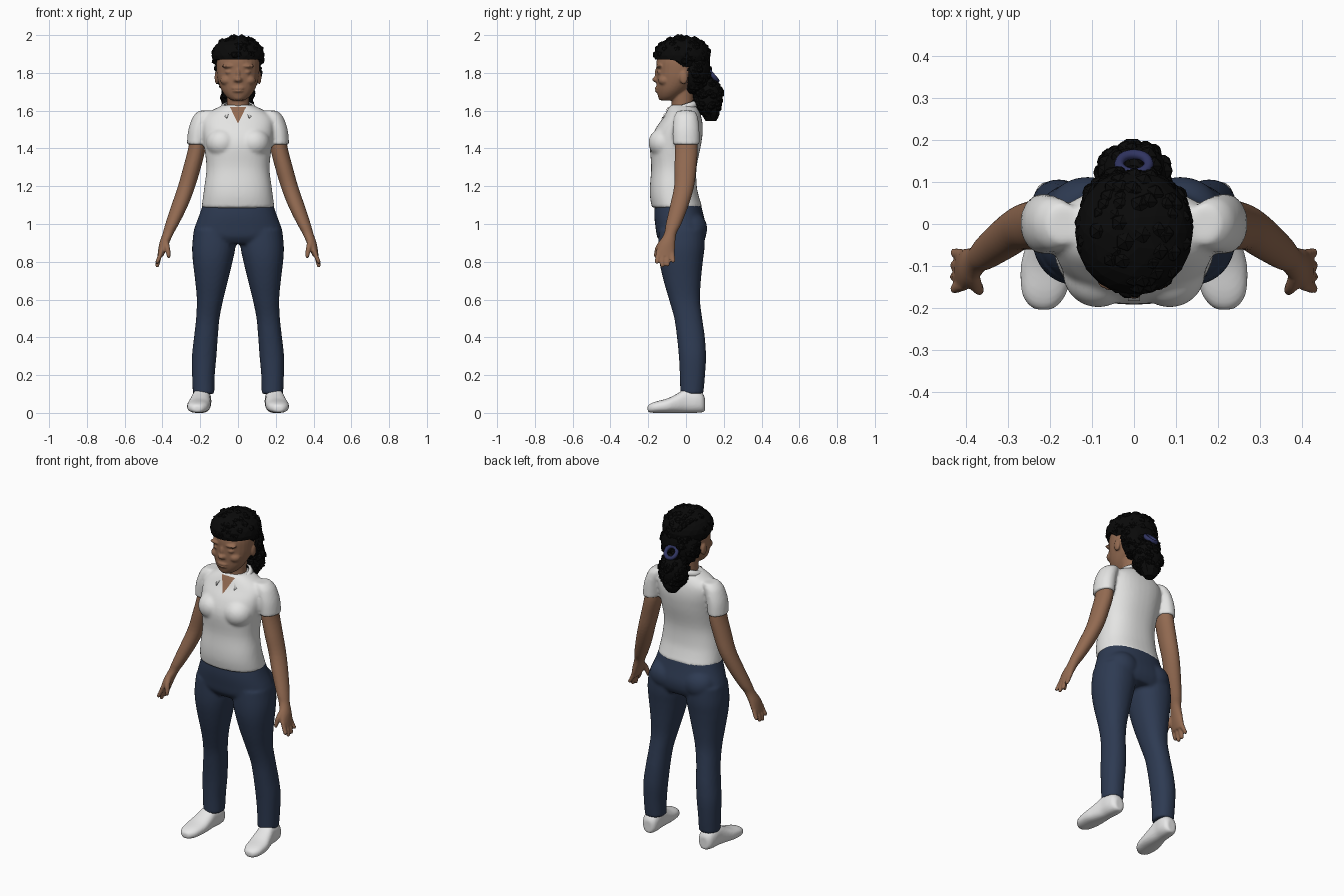
import bpy, bmesh, math, random
from mathutils import Vector, Matrix

random.seed(4)
if "Cube" in bpy.data.objects:
    bpy.data.objects.remove(bpy.data.objects["Cube"], do_unlink=True)


def material(name, color):
    mat = bpy.data.materials.new(name)
    mat.use_nodes = True
    mat.diffuse_color = (*color, 1)
    shader = mat.node_tree.nodes["Principled BSDF"]
    shader.inputs["Base Color"].default_value = (*color, 1)
    shader.inputs["Roughness"].default_value = 0.8
    return mat


SKIN = material("brown skin", (0.29, 0.145, 0.083))
SHIRT = material("white cotton", (0.78, 0.78, 0.77))
DENIM = material("navy trousers", (0.027, 0.043, 0.085))
HAIR = material("black hair", (0.003, 0.003, 0.003))
SHOE = material("white shoe", (0.82, 0.82, 0.82))
BAND = material("blue hair tie", (0.03, 0.035, 0.12))


def spline(p0, p1, p2, p3, t):
    """Catmull-Rom interpolation of one ring description."""
    return [0.5 * (2 * b + (c - a) * t + (2 * a - 5 * b + 4 * c - d) * t * t
                   + (3 * b - a - 3 * c + d) * t ** 3)
            for a, b, c, d in zip(p0, p1, p2, p3)]


def loft(bm, rings, side=1, axis="z", power=2.0, segments=28, steps=4):
    """Closed tube; each ring is (height, centre a, centre b, radius a, radius b)."""
    dense = []
    padded = [rings[0], *rings, rings[-1]]
    for i in range(len(rings) - 1):
        dense += [spline(*padded[i:i + 4], s / steps) for s in range(steps)]
    dense.append(rings[-1])
    loops = []
    for h, a, b, ra, rb in dense:
        loop = []
        for k in range(segments):
            ang = math.tau * k / segments
            c, s = math.cos(ang), math.sin(ang)
            u = a + ra * math.copysign(abs(c) ** (2 / power), c)
            v = b + rb * math.copysign(abs(s) ** (2 / power), s)
            co = (u * side, v, h) if axis == "z" else (u * side, h, max(v, 0))
            loop.append(bm.verts.new(co))
        loops.append(loop)
    for low, high in zip(loops, loops[1:]):
        for k in range(segments):
            n = (k + 1) % segments
            bm.faces.new((low[k], low[n], high[n], high[k]))
    bm.faces.new(loops[0])
    bm.faces.new(loops[-1])


def ball(bm, center, radii, side=1, detail=3):
    place = Matrix.Translation((center[0] * side, center[1], center[2]))
    return bmesh.ops.create_icosphere(bm, subdivisions=detail, radius=1,
                                      matrix=place @ Matrix.Diagonal((*radii, 1)))["verts"]


def finish(bm, name, mat, voxel=0, relax=0, smooth=True):
    """Turn the gathered pieces into one object, fused into one skin if asked."""
    bmesh.ops.recalc_face_normals(bm, faces=bm.faces)
    for f in bm.faces:
        f.smooth = smooth
    mesh = bpy.data.meshes.new(name)
    bm.to_mesh(mesh)
    bm.free()
    mesh.materials.append(mat)
    obj = bpy.data.objects.new(name, mesh)
    bpy.context.collection.objects.link(obj)
    if voxel:
        fuse = obj.modifiers.new("fuse", "REMESH")
        fuse.mode = "VOXEL"
        fuse.voxel_size = voxel
        fuse.use_smooth_shade = True
    if relax:
        soft = obj.modifiers.new("soften", "SMOOTH")
        soft.factor = 0.5
        soft.iterations = relax
    return obj


# Head, face and neck
bm = bmesh.new()
loft(bm, [(1.655, 0, -.1, .035, .038), (1.675, 0, -.088, .062, .06), (1.71, 0, -.07, .088, .085),
          (1.76, 0, -.045, .107, .112), (1.81, 0, -.035, .114, .122),
          (1.87, 0, -.03, .112, .125), (1.93, 0, -.03, .085, .1)])
loft(bm, [(1.55, 0, -.02, .07, .065), (1.62, 0, -.018, .06, .058), (1.72, 0, -.018, .06, .06)])
ball(bm, (0, -.158, 1.765), (.021, .021, .015))         # nose tip
ball(bm, (0, -.153, 1.795), (.011, .014, .032))         # nose bridge
ball(bm, (0, -.15, 1.719), (.034, .016, .008))          # upper lip
ball(bm, (0, -.149, 1.704), (.029, .016, .008))         # lower lip
ball(bm, (0, -.126, 1.672), (.032, .022, .018))         # chin
for side in (1, -1):
    ball(bm, (.046, -.139, 1.836), (.04, .02, .011), side)   # brow
    ball(bm, (.045, -.138, 1.804), (.023, .015, .011), side)  # eyelid
    ball(bm, (.058, -.113, 1.76), (.036, .034, .028), side)  # cheek
    ball(bm, (.014, -.153, 1.76), (.012, .012, .009), side)  # nostril
    ball(bm, (.112, -.012, 1.775), (.012, .022, .036), side)  # ear
finish(bm, "head", SKIN, .006, 2)

# Arms and hands
for side, label in ((1, "left"), (-1, "right")):
    bm = bmesh.new()
    loft(bm, [(1.49, .21, 0, .04, .055), (1.4, .218, .002, .046, .06), (1.3, .243, -.003, .047, .058),
              (1.2, .272, -.01, .046, .053), (1.1, .308, -.035, .044, .049),
              (1.0, .349, -.066, .036, .041), (.95, .37, -.083, .029, .033),
              (.9, .39, -.1, .026, .043), (.86, .402, -.108, .021, .049),
              (.83, .411, -.11, .016, .047)], side)
    for y, tip, reach in ((-.146, .79, -.008), (-.122, .77, -.004), (-.098, .775, 0), (-.074, .795, .006)):
        loft(bm, [(.86, .403, y, .012, .013), (.82, .418, y + reach / 2, .012, .013),
                  (tip + .01, .427, y + reach, .011, .011), (tip, .427, y + reach, .006, .006)], side)
    loft(bm, [(.92, .385, -.115, .016, .018), (.88, .376, -.144, .015, .017),
              (.84, .368, -.157, .012, .012), (.82, .367, -.16, .007, .007)], side)
    finish(bm, label + "_arm", SKIN, .006, 2)

# Short sleeved shirt
bm = bmesh.new()
loft(bm, [(1.085, 0, -.046, .193, .134), (1.14, 0, -.06, .186, .13), (1.2, 0, -.067, .178, .124),
          (1.3, 0, -.064, .167, .12), (1.42, 0, -.055, .18, .135), (1.5, 0, -.037, .19, .126),
          (1.56, 0, -.02, .185, .103), (1.6, 0, -.016, .14, .085), (1.63, 0, -.016, .078, .066)],
     power=2.3, segments=40)
for side in (1, -1):
    loft(bm, [(1.6, .165, .0, .04, .045), (1.57, .187, 0, .05, .062), (1.5, .21, 0, .053, .071),
              (1.42, .219, .001, .052, .071)], side)
    ball(bm, (.085, -.115, 1.43), (.085, .084, .08), side)   # bust
shirt = finish(bm, "shirt", SHIRT, .0095, 4)


def drape(name, mat, top, bottom, top_width, bottom_width, offset):
    """Thin panel resting on the front of the shirt between two (y, z) points."""
    panel = bmesh.new()
    rows = []
    for i in range(13):
        t = i / 12
        y, z = Vector(top).lerp(Vector(bottom), t)
        w = top_width + (bottom_width - top_width) * t
        rows.append([panel.verts.new((w * (k / 3 - 1), y, z)) for k in range(7)])
    for a, b in zip(rows, rows[1:]):
        for k in range(6):
            panel.faces.new((a[k], b[k], b[k + 1], a[k + 1]))
    obj = finish(panel, name, mat)
    wrap = obj.modifiers.new("rest on shirt", "SHRINKWRAP")
    wrap.target = shirt
    wrap.wrap_method = "NEAREST_SURFACEPOINT"
    wrap.wrap_mode = "ABOVE_SURFACE"
    wrap.offset = offset


drape("placket", SHIRT, (-.12, 1.56), (-.185, 1.46), .014, .014, .003)
drape("open_neckline", SKIN, (-.085, 1.615), (-.145, 1.535), .042, .002, .005)

# Folded collar, open at the front
bm = bmesh.new()
previous = None
for i in range(33):
    t = i / 16 - 1
    phi = math.radians(152) * t
    front = (1 - math.cos(phi)) / 2
    point = abs(t) ** 6
    row = []
    for spread, drop in ((0, 0), (.014, .004), (.026 + .03 * point, .026 + .024 * point)):
        row.append(bm.verts.new((math.sin(phi) * (.073 + spread),
                                 -.018 + math.cos(phi) * (.067 + spread),
                                 1.655 - .045 * front - drop)))
    if previous:
        for k in range(2):
            bm.faces.new((previous[k], row[k], row[k + 1], previous[k + 1]))
    previous = row
collar = finish(bm, "collar", SHIRT)
collar.modifiers.new("cloth thickness", "SOLIDIFY").thickness = .007

# Trousers
bm = bmesh.new()
loft(bm, [(1.13, 0, -.045, .178, .118), (1.05, 0, -.038, .204, .13), (.98, 0, -.026, .23, .135),
          (.93, 0, -.024, .238, .128), (.895, 0, -.02, .225, .105)], power=2.3, segments=40)
for side in (1, -1):
    loft(bm, [(.97, .122, -.022, .112, .122), (.88, .128, -.024, .115, .123),
              (.8, .134, -.026, .105, .115), (.7, .14, -.02, .087, .099), (.6, .148, -.008, .07, .082),
              (.5, .16, .012, .062, .074), (.4, .17, .026, .063, .074), (.3, .179, .034, .065, .072),
              (.2, .183, .034, .06, .067), (.1, .182, .031, .057, .061)], side, power=2.2)
    ball(bm, (.11, .025, .975), (.1, .088, .09), side)      # seat
finish(bm, "trousers", DENIM, .0095, 4)

# Shoes
for side, label in ((1, "left"), (-1, "right")):
    bm = bmesh.new()
    loft(bm, [(.1, .188, .045, .025, .036), (.085, .189, .055, .042, .052), (.05, .191, .062, .05, .062),
              (0, .195, .064, .05, .064), (-.05, .201, .05, .056, .05), (-.1, .208, .038, .061, .038),
              (-.16, .213, .03, .054, .03), (-.19, .215, .025, .037, .023),
              (-.203, .215, .022, .018, .014)], side, axis="y", power=2.4)
    finish(bm, label + "_shoe", SHOE, .006, 2)


def hairline(y):
    """Lowest height of the crown hair, dropping behind the ears."""
    return 1.87 - .1 * min(max((y + .06) / .1, 0), 1)


# Curly hair: solid masses covered in small faceted curls
bm = bmesh.new()
crown, back = (Vector((0, -.02, 1.892)), Vector((.14, .15, .104))), (Vector((0, .05, 1.81)), Vector((.12, .08, .13)))
tail = Vector((0, .118, 1.67)), Vector((.082, .075, .105))
for center, radii in (crown, back, tail):
    for v in ball(bm, center, radii):
        if center is crown[0]:
            v.co.z = max(v.co.z, hairline(v.co.y))
    for i in range(110):
        d = Vector([random.gauss(0, 1) for _ in range(3)]).normalized()
        spot = center + Vector([r * .9 * n for r, n in zip(radii, d)])
        size = random.uniform(.018, .026)
        if center is crown[0] and spot.z - size * .6 < hairline(spot.y):
            continue
        ball(bm, spot, (size, size, size * .9), detail=1)
loft(bm, [(1.63, 0, .12, .075, .06), (1.58, 0, .13, .055, .048), (1.545, 0, .132, .03, .028)], segments=9, steps=2)
finish(bm, "curly_hair", HAIR, smooth=False)

# Hair tie
bpy.ops.mesh.primitive_torus_add(major_radius=.035, minor_radius=.012, major_segments=20, minor_segments=8,
                                 location=(0, .143, 1.785), rotation=(math.radians(-50), 0, 0))
tie = bpy.context.object
tie.name = "hair_tie"
tie.data.materials.append(BAND)
bpy.ops.object.shade_smooth()
